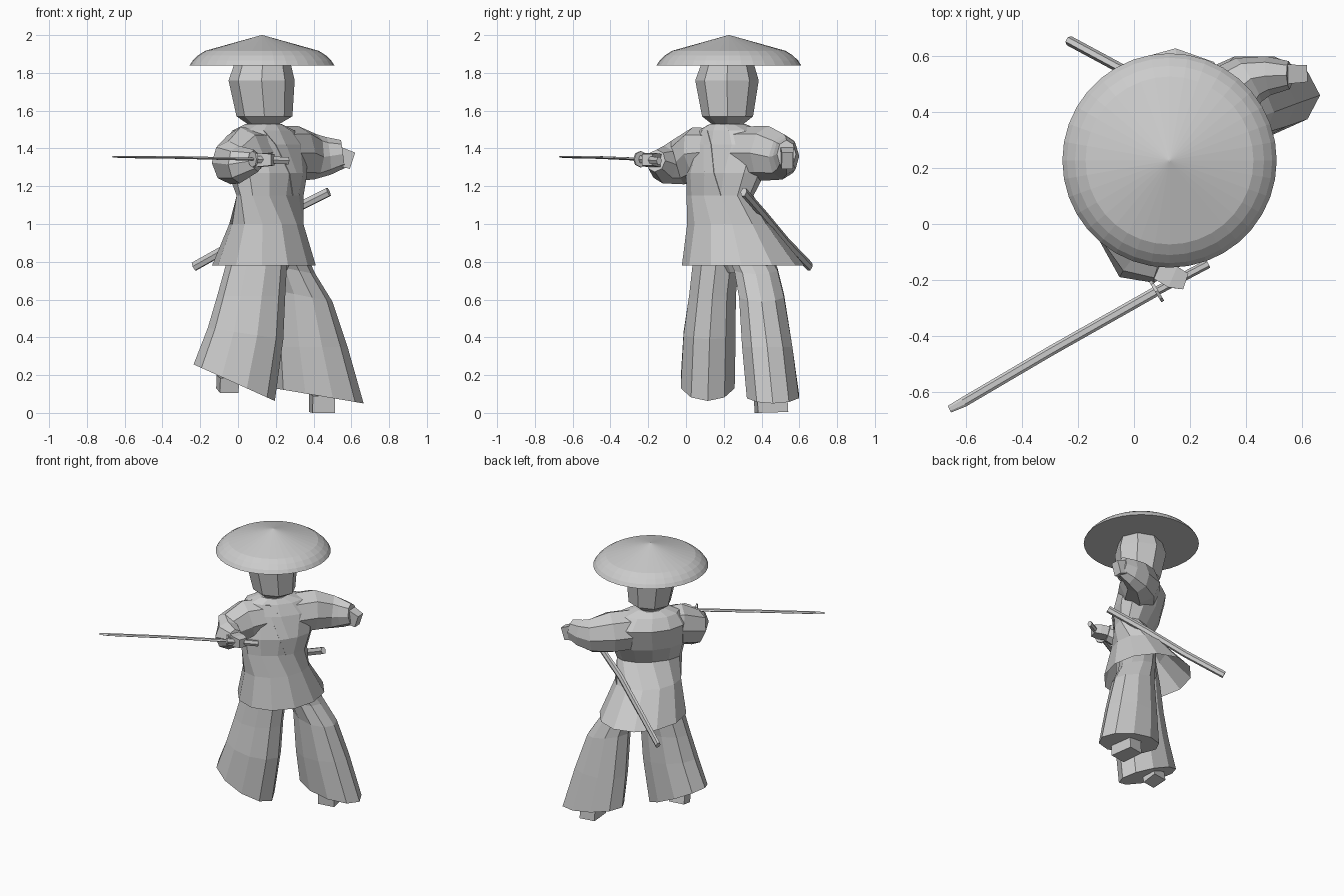
import bpy, bmesh
from math import sin, cos, pi, radians, sqrt
from mathutils import Vector

grey = bpy.data.materials.new("light grey")
grey.diffuse_color = (0.6, 0.6, 0.6, 1)


def loft(name, rings, first=True, last=True, closed=True):
    """Skin a list of point rings into one flat-shaded object, with optional end caps."""
    bm = bmesh.new()
    vr = [[bm.verts.new(p) for p in r] for r in rings]
    n = len(vr[0])
    for a, b in zip(vr, vr[1:]):
        for i in range(n if closed else n - 1):
            j = (i + 1) % n
            bm.faces.new((a[i], a[j], b[j], b[i]))
    if first:
        bm.faces.new(vr[0])
    if last:
        bm.faces.new(vr[-1])
    bmesh.ops.recalc_face_normals(bm, faces=bm.faces)
    me = bpy.data.meshes.new(name)
    bm.to_mesh(me)
    bm.free()
    me.materials.append(grey)
    ob = bpy.data.objects.new(name, me)
    bpy.context.collection.objects.link(ob)
    return ob


def oval(cx, cy, z, a, b, n, turn=0, slope=(0, 0)):
    """Horizontal oval ring, optionally turned and tilted."""
    t = radians(turn)
    pts = []
    for i in range(n):
        k = 2 * pi * i / n
        dx = a * cos(k) * cos(t) - b * sin(k) * sin(t)
        dy = a * cos(k) * sin(t) + b * sin(k) * cos(t)
        pts.append(Vector((cx + dx, cy + dy, z + slope[0] * dx + slope[1] * dy)))
    return pts


def tube(name, path, n=8):
    """Tube along (x, y, z, half width, half height) stations; n=4 gives a box."""
    pts = [Vector(p[:3]) for p in path]
    ph, s = (pi / 4, sqrt(2)) if n == 4 else (0, 1)
    rings = []
    for i, p in enumerate(path):
        t = (pts[min(i + 1, len(pts) - 1)] - pts[max(i - 1, 0)]).normalized()
        side = t.cross(Vector((0, 0, 1))).normalized()
        up = side.cross(t)
        rings.append([pts[i] + side * p[3] * s * cos(ph + 2 * pi * k / n)
                      + up * p[4] * s * sin(ph + 2 * pi * k / n) for k in range(n)])
    return loft(name, rings)


# straw hat
loft("straw_hat", [oval(.127, .227, z, r, r, 36) for z, r in
                   ((1.84, .383), (1.865, .367), (1.893, .338), (1.917, .30), (2.0, .003))])

# head and neck
loft("head", [oval(.135, .22, 1.53, .085, .085, 8), oval(.14, .22, 1.57, .148, .135, 8),
              oval(.125, .217, 1.76, .175, .168, 8), oval(.13, .22, 1.845, .15, .14, 8)])
loft("neck", [oval(.135, .22, z, .085, .085, 8) for z in (1.46, 1.56)])

# coat body, open at the hem: z, centre, half width, half depth, turn
COAT = [(.78, .137, .303, .325, .275, 88), (1.0, .15, .225, .23, .185, 60),
        (1.15, .17, .18, .22, .12, 45), (1.27, .157, .21, .25, .16, 45),
        (1.42, .14, .248, .26, .16, 45), (1.495, .135, .23, .20, .12, 45),
        (1.53, .135, .22, .10, .09, 45)]
coat = [oval(cx, cy, z, a, b, 12, t) for z, cx, cy, a, b, t in COAT]
# keep the side points lined up where the hem turns away from the chest
coat[0] = [coat[0][(i - 1) % 12] for i in range(12)]
loft("coat", coat, first=False)


# wrapped lapel lying on the chest (chest faces +x -y, ring points 7 to 11)
def on_coat(level, k):
    r = coat[level]
    i = int(k) % 12
    p = r[i].lerp(r[(i + 1) % 12], k - int(k))
    c = sum(r, Vector()) / 12
    return p + (p - c).normalized() * .004


strip = [[on_coat(l, k), on_coat(l, k + .5)] for l, k in zip((2, 3, 4, 5), (9.5, 9.0, 8.5, 8.0))]
lapel = loft("lapel", strip, first=False, last=False, closed=False)
lapel.modifiers.new("thickness", 'SOLIDIFY').thickness = .004

# sleeves
tube("right_sleeve", [(.12, .19, 1.385, .12, .12), (.03, .06, 1.37, .125, .145),
                      (-.045, -.045, 1.325, .095, .12), (.005, -.12, 1.315, .09, .10),
                      (.095, -.16, 1.335, .055, .06)])
tube("left_sleeve", [(.19, .27, 1.375, .14, .14), (.31, .43, 1.375, .135, .145),
                     (.41, .515, 1.355, .09, .12), (.48, .53, 1.36, .07, .10),
                     (.555, .532, 1.37, .05, .075)])

# hands
tube("right_hand", [(.08, -.16, 1.335, .035, .035), (.14, -.19, 1.34, .04, .035),
                    (.185, -.205, 1.34, .03, .03)], 4)
tube("left_hand", [(.53, .535, 1.36, .035, .05), (.605, .537, 1.335, .03, .045)], 4)

# drawn sword: blade, guard, grip
tube("blade", [(.08, -.24, 1.343, .018, .009), (-.30, -.455, 1.352, .018, .008),
               (-.61, -.637, 1.355, .018, .007), (-.66, -.662, 1.356, .013, .004)], 6)
tube("sword_guard", [(.086, -.237, 1.343, .043, .043), (.076, -.243, 1.343, .043, .043)], 8)
tube("sword_grip", [(.08, -.24, 1.343, .016, .022), (.265, -.142, 1.335, .016, .022)], 6)

# scabbard at the left hip
tube("scabbard", [(.48, .305, 1.17, .018, .026), (.24, .41, 1.05, .018, .026),
                  (0, .53, .905, .018, .026), (-.232, .655, .775, .018, .026)], 6)

# wide trousers: two legs with slanted hems, joined by the hips under the coat
loft("right_trouser_leg", [oval(-.02, .115, .16, .215, .15, 10, 0, (-.45, 0)),
                           oval(.04, .125, .42, .20, .145, 10, 0, (-.15, 0)),
                           oval(.07, .14, .62, .18, .13, 10),
                           oval(.10, .16, .80, .16, .13, 10),
                           oval(.14, .19, .95, .14, .12, 10)])
loft("left_trouser_leg", [oval(.43, .46, .09, .235, .145, 10, 0, (-.17, 0)),
                          oval(.385, .43, .35, .195, .14, 10),
                          oval(.345, .40, .62, .155, .125, 10, 0, (-.2, 0)),
                          oval(.285, .37, .76, .125, .12, 10, 0, (-.2, 0)),
                          oval(.19, .27, .95, .12, .12, 10)])
loft("trouser_hips", [oval(.17, .26, .74, .11, .07, 10, 45), oval(.165, .25, .82, .17, .12, 10, 45),
                      oval(.165, .20, 1.02, .17, .12, 10, 45)])

# feet
tube("right_foot", [(-.06, .19, .165, .055, .035), (-.045, .09, .145, .05, .04)], 4)
tube("left_foot", [(.43, .53, .055, .055, .05), (.455, .37, .045, .06, .045)], 4)
